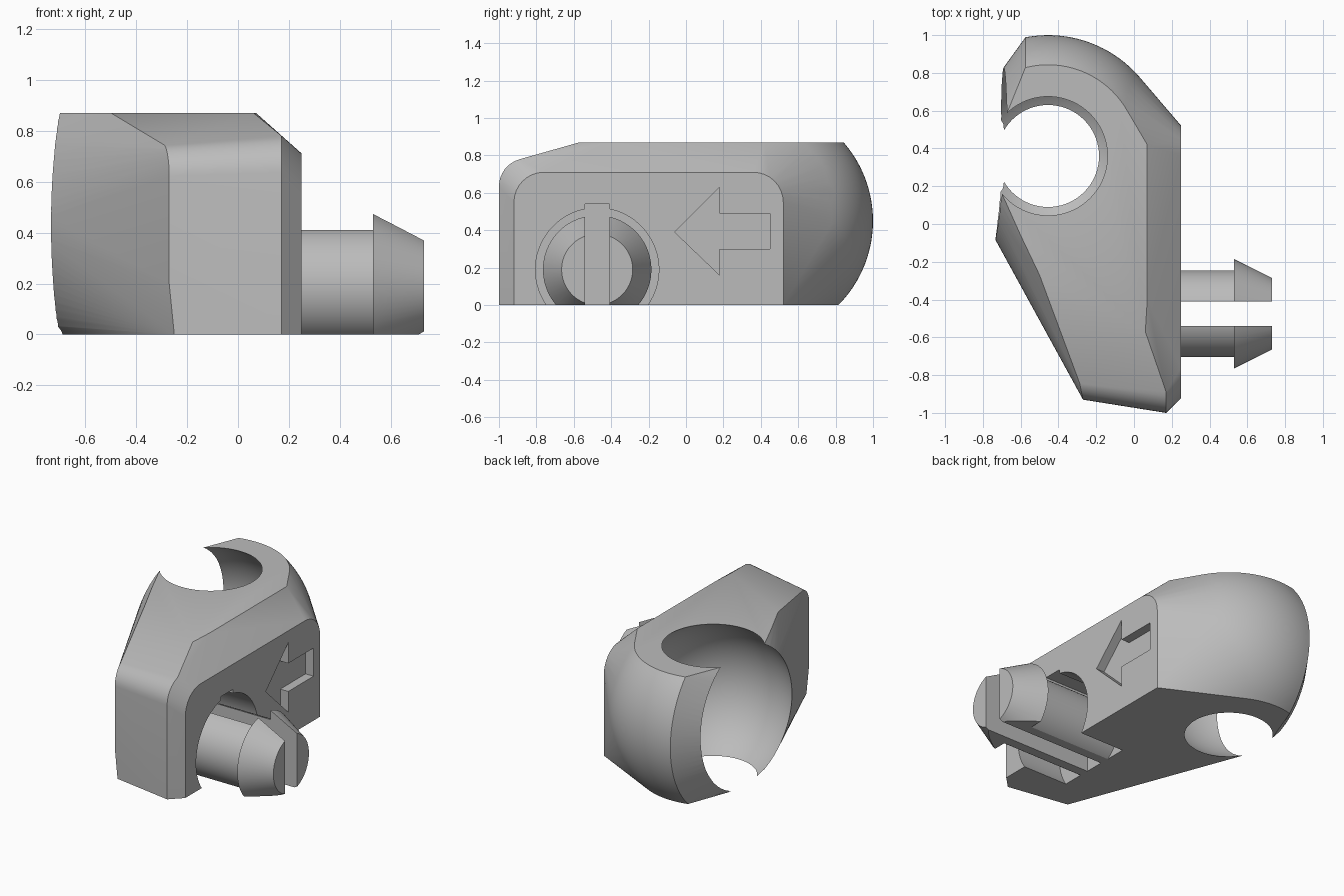
import bpy, bmesh, math
from mathutils import Vector

cube = bpy.data.objects.get("Cube")
if cube:
    bpy.data.objects.remove(cube, do_unlink=True)

grey = bpy.data.materials.new("plain_grey")
grey.use_nodes = True
grey.diffuse_color = (0.5, 0.5, 0.5, 1)
grey.node_tree.nodes["Principled BSDF"].inputs["Base Color"].default_value = (0.5, 0.5, 0.5, 1)

HEIGHT = 0.87
SOCKET = Vector((-0.455, 0.36, 0.45))   # centre of the ball socket
OUTER, INNER = 0.64, 0.525
PEG_Y, PEG_Z = -0.475, 0.19             # axis of the snap peg
SIDE, DEEP = 0.25, -0.08                # mounting face, bottom of the recess


def make(name, bm):
    bmesh.ops.recalc_face_normals(bm, faces=bm.faces)
    mesh = bpy.data.meshes.new(name)
    bm.to_mesh(mesh)
    bm.free()
    mesh.materials.append(grey)
    obj = bpy.data.objects.new(name, mesh)
    bpy.context.collection.objects.link(obj)
    return obj


def box(name, low, high):
    bm = bmesh.new()
    bmesh.ops.create_cube(bm, size=1)
    for v in bm.verts:
        v.co = [l + (h - l) * (c + 0.5) for l, h, c in zip(low, high, v.co)]
    return make(name, bm)


def lathe_x(name, profile, sides=64):
    """Closed solid turned about the peg axis from (x, radius) pairs."""
    bm = bmesh.new()
    rings = []
    for x, r in profile:
        turns = [2 * math.pi * (i + 0.5) / sides for i in range(sides)]
        rings.append([bm.verts.new((x, PEG_Y + r * math.cos(a), PEG_Z + r * math.sin(a)))
                      for a in turns])
    for a, b in zip(rings, rings[1:]):
        for i in range(sides):
            j = (i + 1) % sides
            bm.faces.new((a[i], a[j], b[j], b[i]))
    bm.faces.new(rings[0])
    bm.faces.new(rings[-1])
    return make(name, bm)


def prism_x(name, outline, x0, x1):
    bm = bmesh.new()
    face = bm.faces.new([bm.verts.new((x0, y, z)) for y, z in outline])
    moved = bmesh.ops.extrude_face_region(bm, geom=[face])["geom"]
    for v in moved:
        if isinstance(v, bmesh.types.BMVert):
            v.co.x = x1
    return make(name, bm)


def carve(obj, cutters):
    for cutter in cutters:
        cutter.hide_render = True
        mod = obj.modifiers.new("cut", 'BOOLEAN')
        mod.operation, mod.solver, mod.object = 'DIFFERENCE', 'EXACT', cutter
    graph = bpy.context.evaluated_depsgraph_get()
    result = bpy.data.meshes.new_from_object(obj.evaluated_get(graph))
    obj.modifiers.clear()
    obj.data = result
    for cutter in cutters:
        bpy.data.objects.remove(cutter, do_unlink=True)


def arc(cy, cz, r, start, end, steps=8):
    turns = [math.radians(start + (end - start) * i / steps) for i in range(steps + 1)]
    return [(cy + r * math.cos(a), cz + r * math.sin(a)) for a in turns]


# Clip body: hull of the rounded back, the socket lips and the mounting face
points = []
LEVELS = 28
for k in range(LEVELS + 1):
    z = HEIGHT * k / LEVELS
    dz = z - SOCKET.z
    r_out = math.sqrt(OUTER ** 2 - dz ** 2)
    first = math.acos(-0.12 / r_out)
    for i in range(33):
        a = first * i / 32
        points.append((SOCKET.x + r_out * math.cos(a), SOCKET.y + r_out * math.sin(a), z))
    r_in = math.sqrt((INNER - 0.002) ** 2 - dz ** 2)
    back_x = -0.71 + 0.035 * z / HEIGHT
    front_x = -0.735 + 0.03 * ((z - 0.43) / 0.44) ** 2
    for x, side in ((back_x, 1), (front_x, -1)):
        reach = math.sqrt(max(r_in ** 2 - (x - SOCKET.x) ** 2, 0))
        points.append((x, SOCKET.y + side * reach, z))

# Rounded mounting face
points += [(SIDE, -0.92, 0), (SIDE, 0.52, 0)]
points += [(SIDE, y, z) for y, z in arc(-0.76, 0.55, 0.16, 180, 90) + arc(0.36, 0.55, 0.16, 90, 0)]
# Rounded front edge with its bevel
points += [(0.17, -1, 0), (-0.25, -0.93, 0), (-0.27, -0.93, 0.2)]
points += [(0.17, y, z) for y, z in arc(-0.85, 0.635, 0.15, 180, 105)]
points += [(-0.27 - 0.2 * (y + 0.93), y, z) for y, z in arc(-0.8, 0.62, 0.13, 180, 110)]
# Flat top
points += [(0.07, -0.4, HEIGHT), (0.06, -0.57, HEIGHT), (0.07, 0.42, HEIGHT),
           (-0.5, -0.27, HEIGHT), (-0.6, -0.06, HEIGHT)]

bm = bmesh.new()
for p in points:
    bm.verts.new(p)
hull = bmesh.ops.convex_hull(bm, input=bm.verts)
bmesh.ops.delete(bm, geom=[v for v in bm.verts if not v.link_faces], context='VERTS')
bmesh.ops.dissolve_limit(bm, angle_limit=0.005, verts=bm.verts, edges=bm.edges)
body = make("clip_body", bm)

# Ball socket cutter
bm = bmesh.new()
bmesh.ops.create_uvsphere(bm, u_segments=72, v_segments=48, radius=INNER)
bmesh.ops.translate(bm, verts=bm.verts, vec=SOCKET)
socket = make("socket_cutter", bm)

# Recess round the peg, relief slot and sunken arrow
recess = lathe_x("recess_cutter", [(DEEP, 0.33), (0.6, 0.33)])
relief = box("relief_cutter", (DEEP, -0.54, -0.2), (0.6, -0.41, 0.54))
arrow = prism_x("arrow_cutter", [(-0.06, 0.39), (0.18, 0.63), (0.18, 0.49), (0.45, 0.49),
                                 (0.45, 0.3), (0.18, 0.3), (0.18, 0.16)], SIDE - 0.06, 0.4)
carve(body, [socket, recess, relief, arrow])

# Split snap peg with a barbed tip
peg = lathe_x("snap_peg", [(DEEP - 0.01, 0.23), (0.53, 0.23), (0.53, 0.29), (0.73, 0.19)])
slot = box("slot_cutter", (DEEP, -0.54, -0.5), (1, -0.41, 0.8))
floor = box("floor_cutter", (-0.5, -1, -0.6), (1, 0.2, 0))
carve(peg, [slot, floor])

for obj in (body, peg):
    bpy.ops.object.select_all(action='DESELECT')
    obj.select_set(True)
    bpy.context.view_layer.objects.active = obj
    bpy.ops.object.shade_smooth_by_angle(angle=math.radians(25))
